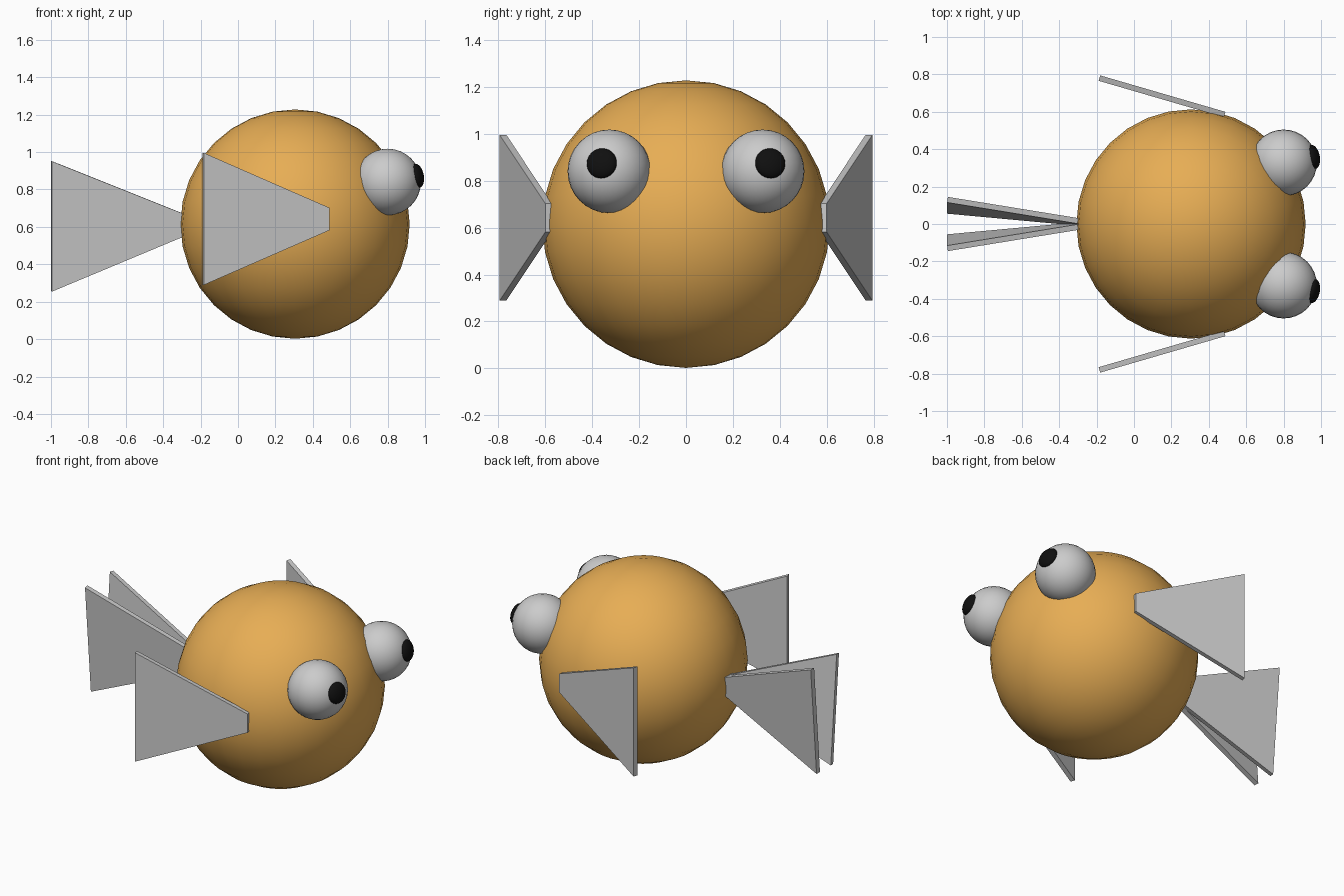
import bpy, bmesh, math
from mathutils import Vector

if "Cube" in bpy.data.objects:
    bpy.data.objects.remove(bpy.data.objects["Cube"])


def material(name, rgb):
    m = bpy.data.materials.new(name)
    m.diffuse_color = (*rgb, 1)
    m.use_nodes = True
    m.node_tree.nodes["Principled BSDF"].inputs["Base Color"].default_value = m.diffuse_color
    return m


def ball(name, loc, scale, mat=None, aim=None):
    bpy.ops.mesh.primitive_uv_sphere_add(segments=32, ring_count=16, radius=1, location=loc)
    o = bpy.context.object
    o.name = name
    o.scale = scale
    if aim is not None:
        o.rotation_euler = Vector(aim).to_track_quat('Z', 'Y').to_euler()
    bpy.ops.object.shade_smooth()
    if mat:
        o.data.materials.append(mat)
    return o


def fin(name, root, tip_top, tip_bottom, root_half=0.06, thick=0.03):
    """Tapered flat plate from a short root edge to a tall tip edge."""
    root, top, bottom = Vector(root), Vector(tip_top), Vector(tip_bottom)
    up = (top - bottom).normalized()
    outline = [root + up * root_half, top, bottom, root - up * root_half]
    n = (top - root).cross(bottom - root).normalized() * thick / 2
    bm = bmesh.new()
    a = [bm.verts.new(p + n) for p in outline]
    b = [bm.verts.new(p - n) for p in outline]
    bm.faces.new(a)
    bm.faces.new(b[::-1])
    for i in range(4):
        j = (i + 1) % 4
        bm.faces.new((a[j], a[i], b[i], b[j]))
    bmesh.ops.recalc_face_normals(bm, faces=bm.faces)
    me = bpy.data.meshes.new(name)
    bm.to_mesh(me)
    bm.free()
    o = bpy.data.objects.new(name, me)
    bpy.context.collection.objects.link(o)
    return o


orange = material("orange", (0.8, 0.42, 0.09))
black = material("black", (0.005, 0.005, 0.005))

# Round body
ball("body", (0.305, 0, 0.615), (0.613,) * 3, orange)

for side, s in (("left", 1), ("right", -1)):
    # Bulging eye with a flattened pupil
    eye = Vector((0.80, s * 0.327, 0.84))
    look = Vector((0.168, s * 0.034, 0.036)).normalized()
    ball(side + "_eye", eye, (0.178,) * 3)
    ball(side + "_pupil", eye + look * 0.165, (0.065, 0.065, 0.033), black, look)
    # Side fin
    fin(side + "_side_fin", (0.485, s * 0.585, 0.642),
        (-0.185, s * 0.78, 0.995), (-0.185, s * 0.78, 0.29))
    # Tail fin, leaning outward at the top
    fin(side + "_tail_fin", (-0.29, s * 0.01, 0.61),
        (-0.997, s * 0.13, 0.952), (-0.997, s * 0.07, 0.255))
